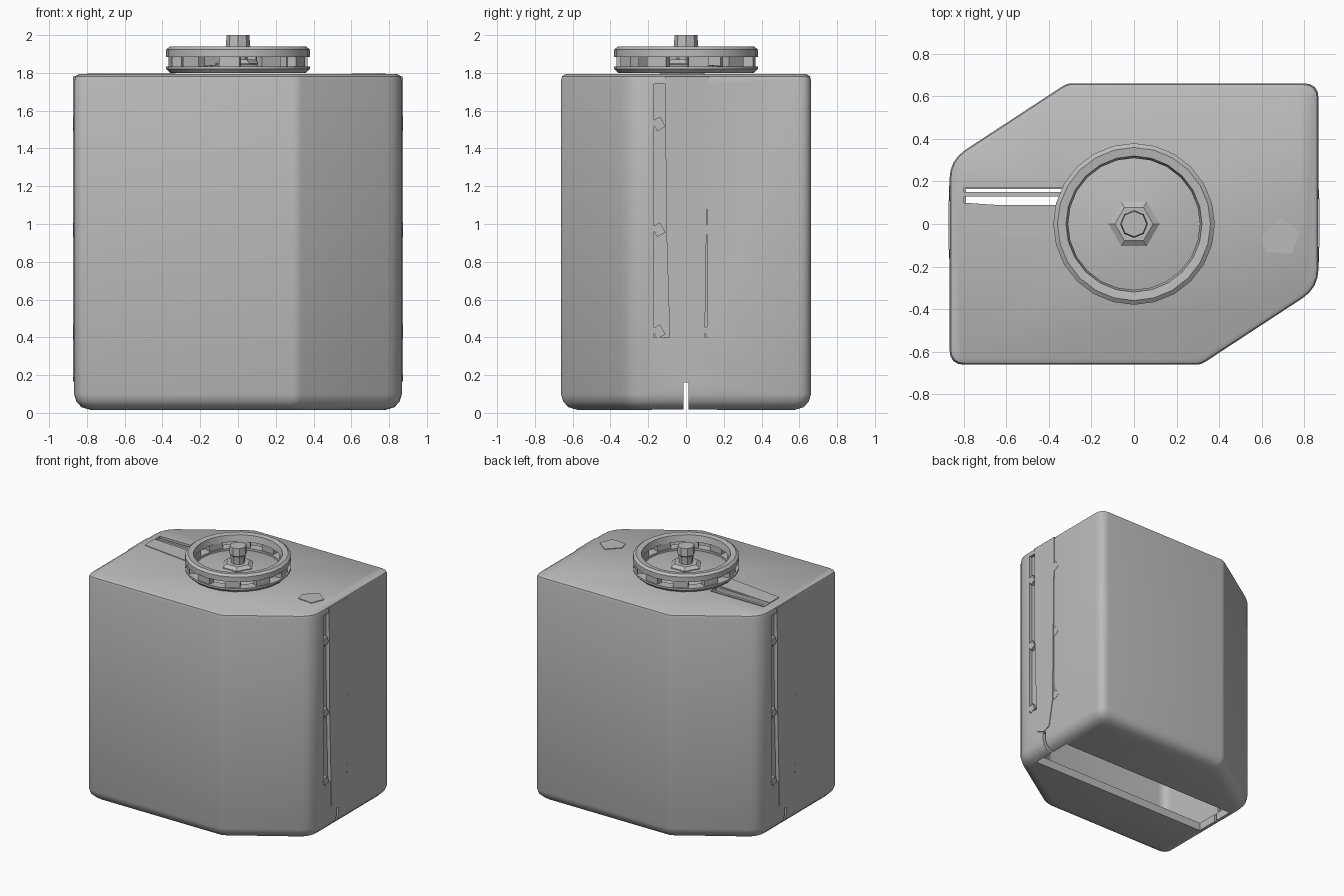
import bpy, bmesh, math
from mathutils import Matrix, Vector

default = bpy.data.objects.get("Cube")
if default:
    bpy.data.objects.remove(default, do_unlink=True)

grey = bpy.data.materials.new("plain grey")
grey.use_nodes = True
tone = (0.5, 0.5, 0.5, 1)
grey.diffuse_color = tone
grey.node_tree.nodes["Principled BSDF"].inputs["Base Color"].default_value = tone


def finish(name, bm, smooth=True):
    bmesh.ops.recalc_face_normals(bm, faces=bm.faces)
    mesh = bpy.data.meshes.new(name)
    bm.to_mesh(mesh)
    bm.free()
    mesh.materials.append(grey)
    ob = bpy.data.objects.new(name, mesh)
    bpy.context.collection.objects.link(ob)
    if smooth:
        shade(ob)
    return ob


def shade(ob):
    bpy.ops.object.select_all(action='DESELECT')
    ob.select_set(True)
    bpy.context.view_layer.objects.active = ob
    bpy.ops.object.shade_smooth_by_angle(angle=math.radians(35))


def loft(name, loops, smooth=True, capped=True):
    """Skin matching loops of points; cap the ends or join last to first."""
    bm = bmesh.new()
    rings = [[bm.verts.new(p) for p in loop] for loop in loops]
    if capped:
        bm.faces.new(rings[0])
        bm.faces.new(rings[-1])
    else:
        rings.append(rings[0])
    for a, b in zip(rings, rings[1:]):
        for i in range(len(a)):
            j = (i + 1) % len(a)
            bm.faces.new((a[i], a[j], b[j], b[i]))
    return finish(name, bm, smooth)


def plate(name, points, low, high):
    return loft(name, [[(x, y, z) for x, y in points] for z in (low, high)], False)


def box(name, lo, hi, turn=0.0):
    lo, hi = Vector(lo), Vector(hi)
    bm = bmesh.new()
    m = Matrix.Translation((lo + hi) / 2) @ Matrix.Rotation(turn, 4, 'X') @ Matrix.Diagonal((*(hi - lo), 1))
    bmesh.ops.create_cube(bm, size=1, matrix=m)
    return finish(name, bm, False)


def lathe(name, profile, sides, capped=False):
    angles = [math.tau * i / sides for i in range(sides)]
    return loft(name, [[(r * math.cos(a), r * math.sin(a), z) for a in angles]
                       for r, z in profile], True, capped)


def half_turn(ob, name):
    twin = bpy.data.objects.new(name, ob.data)
    twin.rotation_euler.z = math.pi
    bpy.context.collection.objects.link(twin)


def cut(target, cutter):
    cutter.hide_render = True
    mod = target.modifiers.new(cutter.name, 'BOOLEAN')
    mod.operation, mod.object, mod.solver = 'DIFFERENCE', cutter, 'EXACT'
    bpy.context.view_layer.objects.active = target
    bpy.ops.object.modifier_apply(modifier=mod.name)
    bpy.data.objects.remove(cutter, do_unlink=True)


# Casing outline: two opposite corners cut away, every corner rounded
half = [(-0.868, -0.662, 0.07), (0.315, -0.662, 0.025), (0.868, -0.3, 0.09)]
corners = half + [(-x, -y, r) for x, y, r in half]


def outline(inset, z):
    points = []
    for i, (x, y, r) in enumerate(corners):
        p = Vector((x, y))
        before, after = (Vector(corners[k % 6][:2]) for k in (i - 1, i + 1))
        start = p + (before - p).normalized() * r
        end = p + (after - p).normalized() * r
        for t in (0, 0.25, 0.5, 0.75, 1):
            q = start * (1 - t) ** 2 + p * 2 * t * (1 - t) + end * t * t
            points.append((q.x * (1 - inset / 0.868), q.y * (1 - inset / 0.662), z))
    return points


body = loft("casing", [outline(*ring) for ring in (
    (0.09, 0.015), (0.04, 0.03), (0.012, 0.06), (0, 0.1),
    (0, 1.76), (0.006, 1.782), (0.025, 1.793))], False)
cut(body, loft("cavity_cutter", [outline(0.045, 0.08), outline(0.045, 1.755)], False))
cut(body, box("bottom_slot_cutter", (-0.79, -0.18, -0.1), (0.79, 0.165, 0.2)))
cut(body, box("top_slot_cutter", (-0.8, 0.09, 1.7), (-0.33, 0.17, 1.9)))
cut(body, box("seam_cutter", (-1, -0.012, -0.1), (1, 0.012, 0.16)))
for s in (-1, 1):
    cut(body, box("groove_cutter", (min(s * 0.845, s), min(s * -0.17, s * 0.11), 0.4),
                  (max(s * 0.845, s), max(s * -0.17, s * 0.11), 1.74)))
shade(body)

# Tapered strip covering the seam on each end
strip_outline = [(-0.11, 1.78), (-0.105, 1.0), (-0.08, 0.2), (0, 0.165),
                 (0.06, 0.19), (0.1, 0.4), (0.12, 1.78)]
strip = loft("left_seam_strip", [[(x, y, z) for y, z in strip_outline] for x in (0.805, 0.873)], False)
half_turn(strip, "right_seam_strip")

# Small clips beside the strips
for i, z in enumerate((0.43, 0.97, 1.53)):
    for side, y in (("front", -0.145), ("back", 0.125)):
        clip = box(f"left_{side}_clip_{i}", (0.83, y - 0.025, z - 0.03), (0.87, y + 0.025, z + 0.03), 0.5)
        half_turn(clip, f"right_{side}_clip_{i}")

# Thin strap, narrow bar and tab on the lid
plate("lid_strap", [(-0.8, -0.02), (-0.33, -0.08), (-0.33, 0.07), (-0.65, 0.09), (-0.8, 0.1)], 1.77, 1.798)
box("lid_slot_bar", (-0.81, 0.13, 1.76), (-0.32, 0.15, 1.787))
plate("lid_tab", [(0.6, -0.06), (0.69, 0.03), (0.78, -0.04), (0.74, -0.14), (0.62, -0.13)], 1.77, 1.798)

# Hand wheel: two rims joined by posts
lathe("wheel_lower_rim", [(0.31, 1.80), (0.36, 1.80), (0.38, 1.82), (0.38, 1.835), (0.31, 1.835)], 24)
lathe("wheel_upper_rim", [(0.31, 1.885), (0.38, 1.885), (0.38, 1.925), (0.36, 1.94), (0.32, 1.935)], 24)
for i in range(10):
    post = box(f"wheel_post_{i}", (0.315, -0.055, 1.83), (0.365, 0.055, 1.89))
    post.rotation_euler.z = math.tau * (i + 0.3) / 10
lathe("wheel_dish", [(0.33, 1.80), (0.33, 1.815), (0.26, 1.83), (0.1, 1.845), (0.1, 1.80)], 24)

# Hub and knob in the middle of the wheel
lathe("hub", [(0.12, 1.80), (0.12, 1.85), (0.09, 1.87)], 6, True)
lathe("knob", [(0.05, 1.86), (0.055, 1.93), (0.065, 1.94), (0.06, 2.0)], 8, True)
